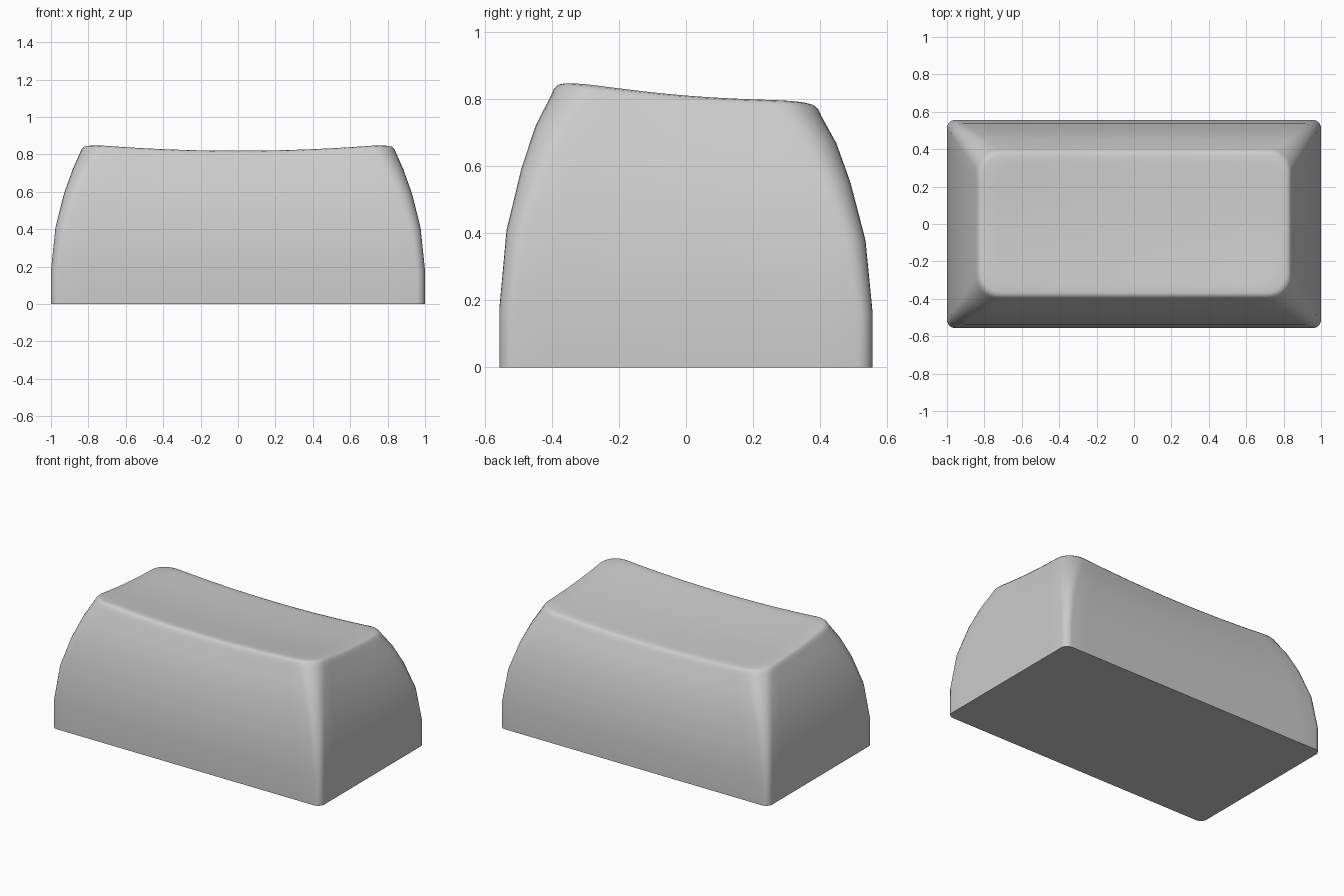
import bpy, bmesh, math

if "Cube" in bpy.data.objects:
    bpy.data.objects.remove(bpy.data.objects["Cube"])

# Dished top: height at normalised position u, v in -1..1
def top_height(u, v):
    return 0.813 - 0.031 * v + 0.020 * v**2 - 0.007 * v**4 - 0.036 * (1 - u * u)

# Rounded rectangle, with straight runs subdivided so they can follow the dish
def outline(hx, hy, r, arc=6, long_n=16, short_n=10):
    pts = []
    corners = [(1, -1, -90), (1, 1, 0), (-1, 1, 90), (-1, -1, 180)]
    for i, (sx, sy, a0) in enumerate(corners):
        cx, cy = sx * (hx - r), sy * (hy - r)
        for k in range(arc + 1):
            a = math.radians(a0 + 90 * k / arc)
            pts.append((cx + r * math.cos(a), cy + r * math.sin(a)))
        nx, ny, na = corners[(i + 1) % 4]
        a = math.radians(na)
        ex = nx * (hx - r) + r * math.cos(a)
        ey = ny * (hy - r) + r * math.sin(a)
        px, py = pts[-1]
        n = short_n if i % 2 == 0 else long_n
        for k in range(1, n):
            pts.append((px + (ex - px) * k / n, py + (ey - py) * k / n))
    return pts

# Wall sections: height fraction, half width, half depth, corner radius
levels = [
    (0.00, 1.000, 0.557, 0.045),
    (0.21, 1.000, 0.557, 0.045),
    (0.48, 0.976, 0.536, 0.060),
    (0.70, 0.929, 0.491, 0.080),
    (0.85, 0.884, 0.449, 0.100),
    (0.955, 0.846, 0.404, 0.115),
    (0.980, 0.837, 0.395, 0.118),
    (0.994, 0.826, 0.384, 0.115),
    (1.00, 0.808, 0.368, 0.105),
]

bm = bmesh.new()
rings = []

def add_ring(pts, t, hx, hy):
    rings.append([bm.verts.new((x, y, t * top_height(x / hx, y / hy))) for x, y in pts])

for t, hx, hy, r in levels:
    # the last sections share the top's own coordinates
    add_ring(outline(hx, hy, r), t, max(hx, 0.825), max(hy, 0.38))

# Top surface: shrinking rings closing on a centre point
rim = outline(*levels[-1][1:])
for s in (0.9, 0.75, 0.6, 0.45, 0.3, 0.15):
    add_ring([(x * s, y * s) for x, y in rim], 1, 0.825, 0.38)

n = len(rim)
for a, b in zip(rings, rings[1:]):
    for i in range(n):
        j = (i + 1) % n
        bm.faces.new((a[i], a[j], b[j], b[i]))
centre = bm.verts.new((0, 0, top_height(0, 0)))
for i in range(n):
    bm.faces.new((rings[-1][i], rings[-1][(i + 1) % n], centre))

# Flat underside
bm.faces.new(rings[0][::-1])
bmesh.ops.recalc_face_normals(bm, faces=bm.faces)

mesh = bpy.data.meshes.new("keycap")
bm.to_mesh(mesh)
bm.free()
keycap = bpy.data.objects.new("keycap", mesh)
bpy.context.collection.objects.link(keycap)
bpy.context.view_layer.objects.active = keycap
keycap.select_set(True)
bpy.ops.object.shade_smooth_by_angle(angle=math.radians(40))
